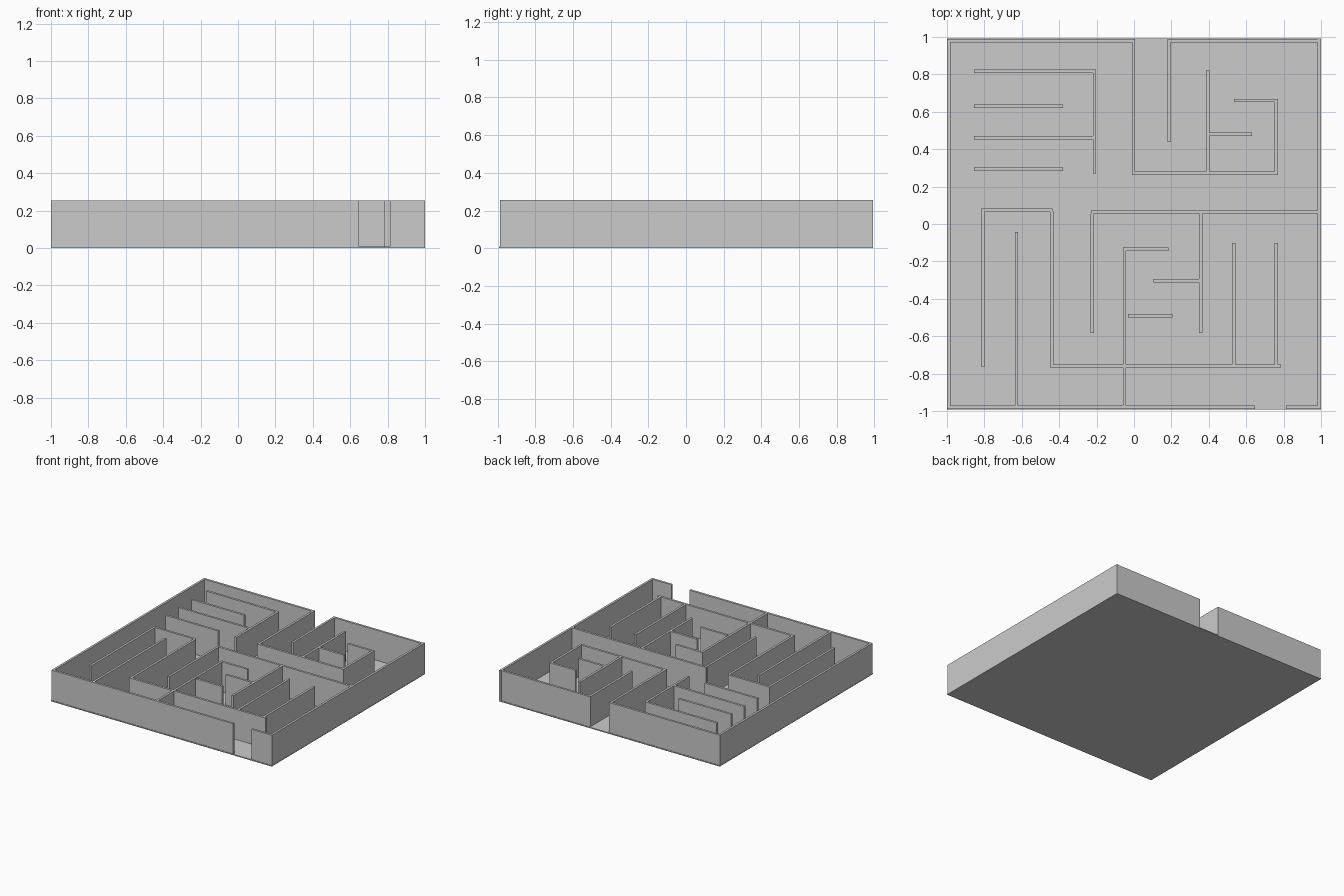
import bpy

FLOOR = 0.008   # floor thickness
TOP = 0.255     # wall top
T = 0.018       # wall thickness


def box(name, x0, x1, y0, y1, z0, z1):
    bpy.ops.mesh.primitive_cube_add(size=1, location=((x0 + x1) / 2, (y0 + y1) / 2, (z0 + z1) / 2))
    ob = bpy.context.object
    ob.name = name
    ob.scale = (x1 - x0, y1 - y0, z1 - z0)
    bpy.ops.object.transform_apply(location=False, rotation=False, scale=True)
    return ob


def wall_x(name, y, x0, x1):
    """Wall running along x, centred on y."""
    return box(name, x0, x1, y - T / 2, y + T / 2, FLOOR, TOP)


def wall_y(name, x, y0, y1):
    """Wall running along y, centred on x."""
    return box(name, x - T / 2, x + T / 2, y0, y1, FLOOR, TOP)


# Floor slab
box("floor", -1, 1, -0.992, 0.992, 0, FLOOR)

# Outer walls, with an entrance at the front and an exit at the back
wall_y("outer_wall_left", -0.99, -0.988, 0.988)
wall_y("outer_wall_right", 0.99, -0.988, 0.992)
wall_x("outer_wall_front_left", -0.979, -0.982, 0.648)
wall_x("outer_wall_front_right", -0.979, 0.812, 0.982)
wall_x("outer_wall_back_left", 0.979, -0.982, 0.005)
wall_x("outer_wall_back_right", 0.979, 0.18, 0.982)

# Inner walls along x: (y, x start, x end)
for y, x0, x1 in [
    # back left comb
    (0.816, -0.855, -0.204), (0.630, -0.855, -0.38),
    (0.462, -0.855, -0.219), (0.292, -0.855, -0.38),
    # back right spiral
    (0.272, -0.012, 0.77), (0.479, 0.403, 0.632), (0.660, 0.535, 0.77),
    # front left hook
    (0.074, -0.816, -0.437),
    # front right chambers
    (0.064, -0.231, 0.982), (-0.759, -0.448, 0.785),
    (-0.135, -0.06, 0.185), (-0.304, 0.105, 0.349), (-0.491, -0.033, 0.207),
]:
    wall_x("inner_wall_across", y, x0, x1)

# Inner walls along y: (x, y start, y end)
for x, y0, y1 in [
    # back left comb spine
    (-0.211, 0.27, 0.808),
    # back right spiral
    (-0.003, 0.281, 0.972), (0.187, 0.438, 0.984), (0.394, 0.281, 0.821), (0.761, 0.281, 0.652),
    # front left hook and divider
    (-0.807, -0.764, 0.066), (-0.439, -0.75, 0.07), (-0.628, -0.972, -0.043),
    # front right chambers
    (-0.223, -0.583, 0.056), (0.357, -0.583, 0.056), (-0.051, -0.972, -0.143),
    (0.533, -0.75, -0.101), (0.761, -0.75, -0.101),
]:
    wall_y("inner_wall_along", x, y0, y1)
